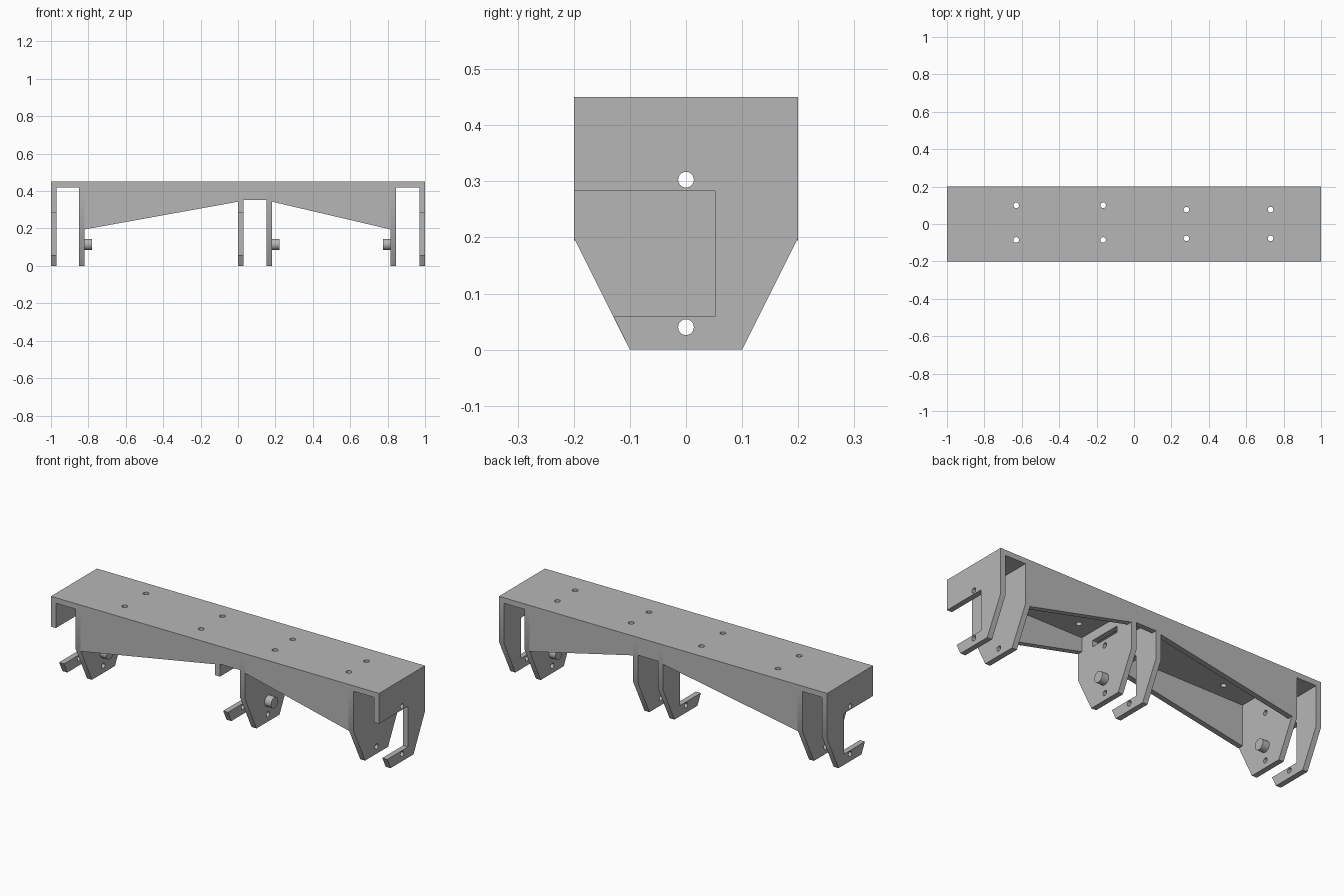
import bpy
import bmesh
from math import cos, sin, pi, radians
from mathutils import Matrix, Vector

if "Cube" in bpy.data.objects:
    bpy.data.objects.remove(bpy.data.objects["Cube"], do_unlink=True)

steel = bpy.data.materials.new("grey_steel")
steel.use_nodes = True
colour = (0.47, 0.47, 0.47, 1)
steel.diffuse_color = colour
steel.node_tree.nodes["Principled BSDF"].inputs["Base Color"].default_value = colour

T = 0.03              # sheet thickness
TOP, UNDER = 0.45, 0.42
HALF = 0.2            # half depth

# Local drawing planes for sheets facing up, sideways and forwards
FLAT = Matrix.Identity(4)
SIDE = Matrix(((0, 0, 1, 0), (1, 0, 0, 0), (0, 1, 0, 0), (0, 0, 0, 1)))
FRONT = Matrix.Rotation(radians(90), 4, 'X')


def finish(name, mesh):
    mesh.materials.clear()
    mesh.materials.append(steel)
    ob = bpy.data.objects.new(name, mesh)
    bpy.context.collection.objects.link(ob)
    bpy.ops.object.select_all(action='DESELECT')
    ob.select_set(True)
    bpy.context.view_layer.objects.active = ob
    bpy.ops.object.shade_smooth_by_angle(angle=radians(30))
    return ob


def circle(x, y, r, n=24):
    return [(x + r * cos(2 * pi * i / n), y + r * sin(2 * pi * i / n)) for i in range(n)]


def sheet(name, loops, plane, centre, thick=T):
    """Extruded flat outline; every loop after the first is a hole."""
    curve = bpy.data.curves.new(name + "_outline", 'CURVE')
    curve.dimensions = '2D'
    curve.fill_mode = 'BOTH'
    curve.extrude = thick / 2
    for loop in loops:
        s = curve.splines.new('POLY')
        s.points.add(len(loop) - 1)
        for p, (x, y) in zip(s.points, loop):
            p.co = (x, y, 0, 1)
        s.use_cyclic_u = True
    tmp = bpy.data.objects.new(name + "_outline", curve)
    bpy.context.collection.objects.link(tmp)
    deps = bpy.context.evaluated_depsgraph_get()
    mesh = bpy.data.meshes.new_from_object(tmp.evaluated_get(deps))
    bpy.data.objects.remove(tmp, do_unlink=True)
    bm = bmesh.new()
    bm.from_mesh(mesh)
    bmesh.ops.remove_doubles(bm, verts=bm.verts, dist=0.0001)
    bmesh.ops.transform(bm, matrix=Matrix.Translation(Vector(centre)) @ plane, verts=bm.verts)
    bmesh.ops.recalc_face_normals(bm, faces=bm.faces)
    bm.to_mesh(mesh)
    bm.free()
    mesh.name = name
    return finish(name, mesh)


# Top deck with bolt holes
deck = [(-1, -HALF), (1, -HALF), (1, HALF), (-1, HALF)]
bolts = [(x, y) for x in (-0.63, -0.165) for y in (0.1, -0.085)]
bolts += [(x, y) for x in (0.28, 0.73) for y in (0.077, -0.077)]
sheet("top_deck", [deck] + [circle(x, y, 0.015) for x, y in bolts],
      FLAT, (0, 0, (TOP + UNDER) / 2))

# Hanging plates: solid brackets and hooks open to the front
pin_holes = [circle(0, z, 0.014) for z in (0.04, 0.303)]
bracket = [(-HALF, UNDER), (-HALF, 0.2), (-0.1, 0), (0.1, 0), (HALF, 0.2), (HALF, UNDER)]
hook = [(-HALF, UNDER), (-HALF, 0.283), (0.052, 0.283), (0.052, 0.059), (-0.129, 0.059),
        (-0.1, 0), (0.1, 0), (HALF, 0.2), (HALF, UNDER)]
slot = [(-0.09, 0.335), (0.09, 0.335), (0.09, 0.37), (-0.09, 0.37)]

for label, x in (("right", -0.985), ("middle", 0.015), ("left", 0.985)):
    sheet(label + "_hook_plate", [hook] + pin_holes, SIDE, (x, 0, 0))

for label, x, facing in (("right", -0.835, 1), ("middle", 0.168, 1), ("left", 0.83, -1)):
    extra = [slot] if label == "middle" else []
    sheet(label + "_bracket_plate", [bracket] + pin_holes + extra, SIDE, (x, 0, 0))
    # Round boss on the inner face
    sheet(label + "_boss", [circle(0, 0.115, 0.03, 32)], SIDE,
          (x + facing * (T / 2 + 0.02), 0, 0), 0.04)

# Front and back walls, tapering between the plates
spans = {
    "right": [(-0.82, 0.195), (0, 0.343), (0, UNDER), (-0.82, UNDER)],
    "middle": [(0.03, 0.352), (0.153, 0.352), (0.153, UNDER), (0.03, UNDER)],
    "left": [(0.183, 0.343), (0.815, 0.195), (0.815, UNDER), (0.183, UNDER)],
}
for end, sign in (("front", -1), ("back", 1)):
    for label, outline in spans.items():
        sheet(f"{end}_wall_{label}", [outline], FRONT, (0, sign * (HALF - T / 2), 0))
